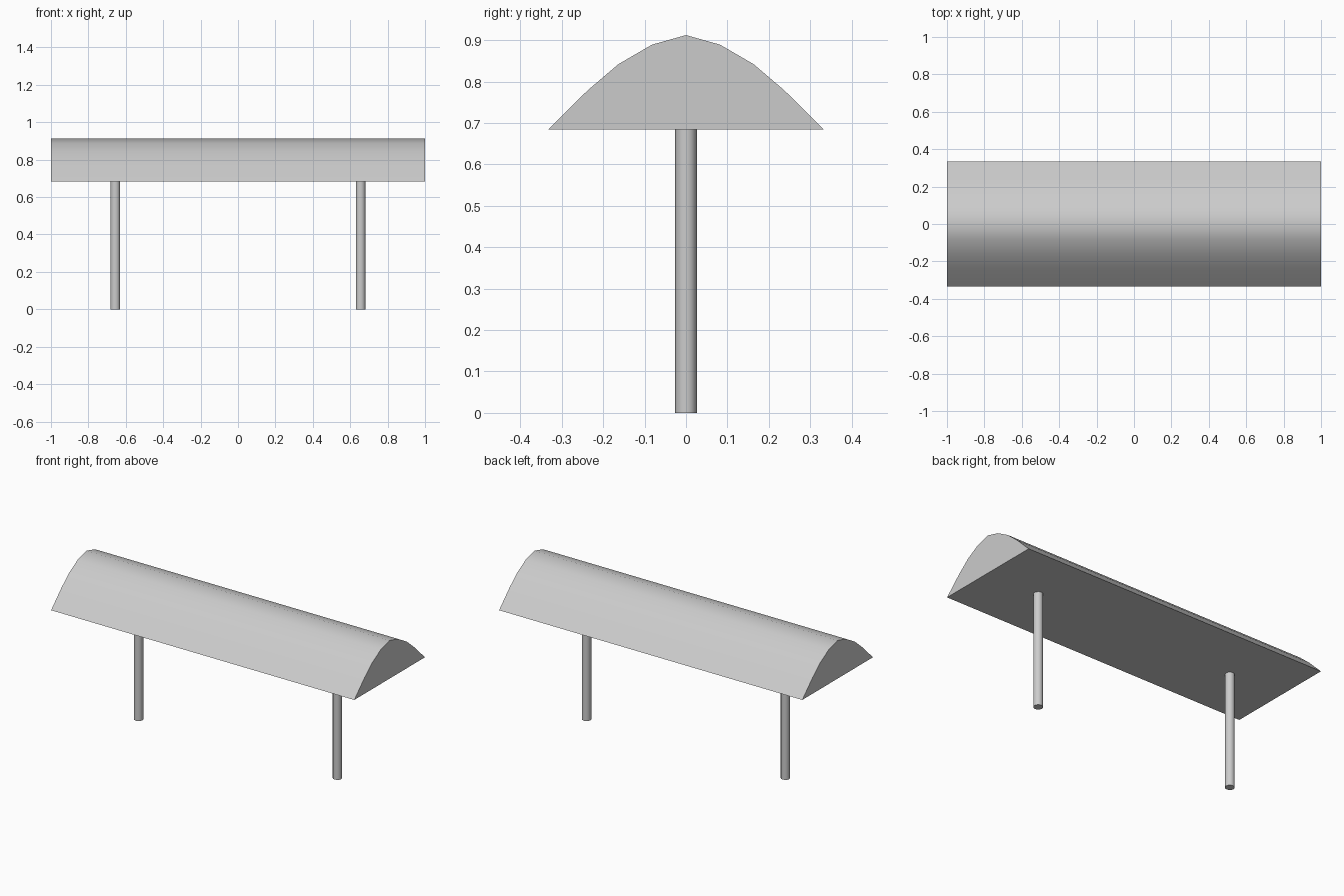
import bpy, bmesh, math

if "Cube" in bpy.data.objects:
    bpy.data.objects.remove(bpy.data.objects["Cube"])

BASE_Z = 0.684


def smooth(obj, degrees):
    bpy.ops.object.select_all(action='DESELECT')
    obj.select_set(True)
    bpy.context.view_layer.objects.active = obj
    bpy.ops.object.shade_smooth_by_angle(angle=math.radians(degrees))


# Canopy: arched half profile (y, z), mirrored and extruded along x
half = [(0.333, BASE_Z), (0.237, 0.779), (0.163, 0.842), (0.082, 0.889)]
profile = half + [(0, 0.912)] + [(-y, z) for y, z in reversed(half)]
bm = bmesh.new()
end = bm.faces.new([bm.verts.new((-1, y, z)) for y, z in profile])
result = bmesh.ops.extrude_face_region(bm, geom=[end], use_keep_orig=True)
moved = [g for g in result["geom"] if isinstance(g, bmesh.types.BMVert)]
bmesh.ops.translate(bm, vec=(2, 0, 0), verts=moved)
bmesh.ops.recalc_face_normals(bm, faces=bm.faces)
mesh = bpy.data.meshes.new("canopy")
bm.to_mesh(mesh)
bm.free()
canopy = bpy.data.objects.new("canopy", mesh)
bpy.context.collection.objects.link(canopy)
smooth(canopy, 35)

# Two round posts under the canopy
for name, x in (("left_post", -0.656), ("right_post", 0.656)):
    bpy.ops.mesh.primitive_cylinder_add(vertices=12, radius=0.026, depth=BASE_Z,
                                        location=(x, 0, BASE_Z / 2))
    post = bpy.context.object
    post.name = name
    smooth(post, 40)
